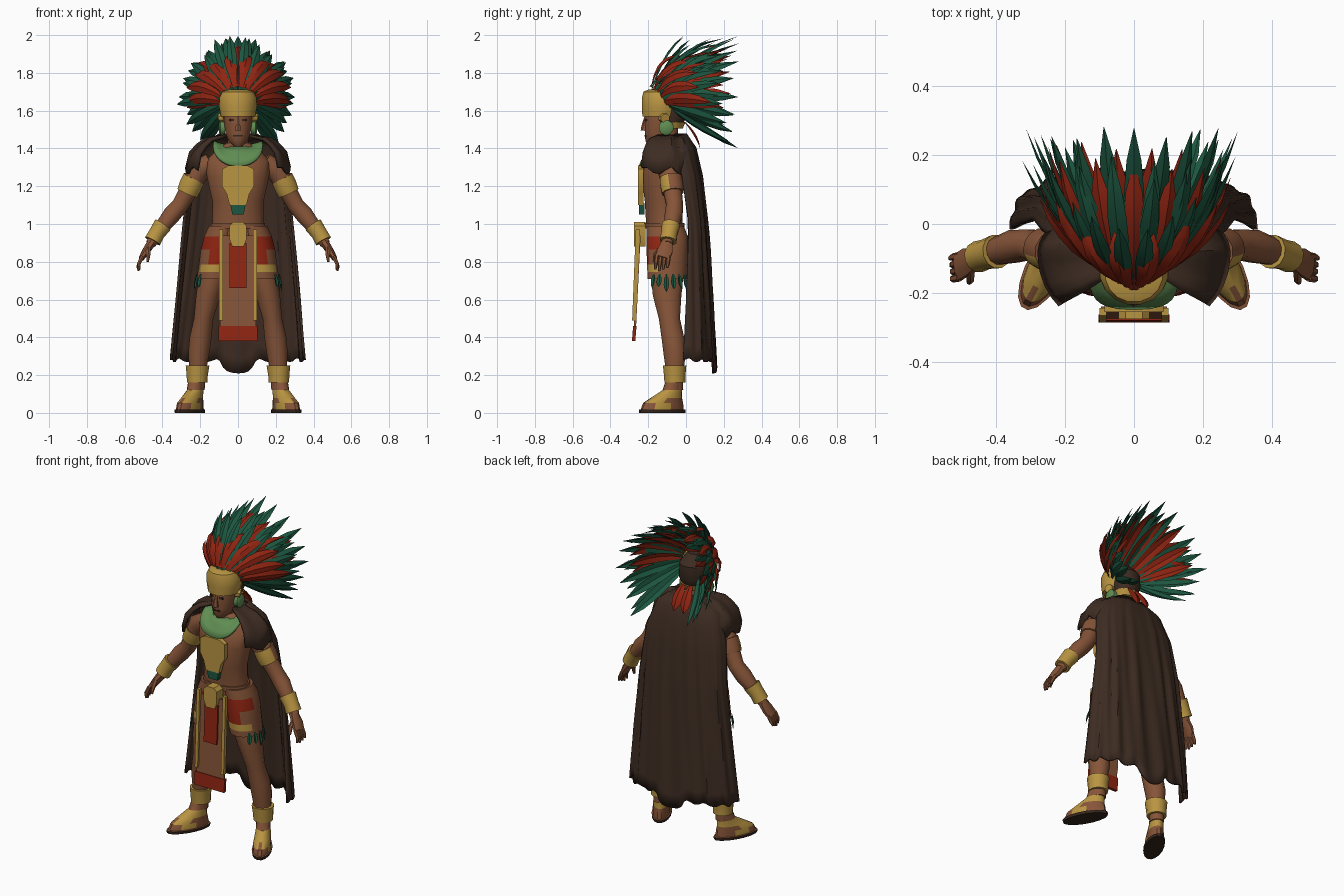
import bpy, bmesh, math, random
from mathutils import Vector as V

random.seed(4)
cube = bpy.data.objects.get("Cube")
if cube:
    bpy.data.objects.remove(cube, do_unlink=True)


def material(name, *rgb):
    m = bpy.data.materials.new(name)
    m.use_nodes = True
    m.diffuse_color = (*rgb, 1)
    m.node_tree.nodes["Principled BSDF"].inputs["Base Color"].default_value = (*rgb, 1)
    return m


SKIN = material("brown skin", .24, .09, .04)
GOLD = material("gold", .49, .3, .055)
RED = material("red", .28, .018, .006)
GREEN = material("feather green", .012, .092, .05)
JADE = material("jade", .115, .265, .085)
HIDE = material("dark hide", .047, .025, .016)
DARK = material("dark leather", .035, .018, .012)
made = []


def finish(bm, name, mats, rule=None, thick=0):
    bmesh.ops.recalc_face_normals(bm, faces=bm.faces)
    if rule:
        for f in bm.faces:
            f.material_index = rule(f.calc_center_median())
    me = bpy.data.meshes.new(name)
    bm.to_mesh(me)
    bm.free()
    for m in mats:
        me.materials.append(m)
    ob = bpy.data.objects.new(name, me)
    bpy.context.collection.objects.link(ob)
    if thick:
        ob.modifiers.new("thickness", "SOLIDIFY").thickness = thick
    made.append(ob)
    return ob


def loft(name, rings, *mats, sides=12, level=False, rule=None):
    """Closed tube through rings of (x, y, z, radius, depth radius)."""
    bm, loops = bmesh.new(), []
    pts = [V(r[:3]) for r in rings]
    for i, r in enumerate(rings):
        t = (pts[min(i + 1, len(pts) - 1)] - pts[max(i - 1, 0)]).normalized()
        u = V((1, 0, 0)) if level else V((0, 1, 0)).cross(t).normalized()
        v = V((0, 1, 0)) if level else t.cross(u)
        angles = [math.tau * (k + .5) / sides for k in range(sides)]
        loops.append([bm.verts.new(pts[i] + u * r[3] * math.cos(a) + v * r[-1] * math.sin(a)) for a in angles])
    for a, b in zip(loops, loops[1:]):
        for k in range(sides):
            j = (k + 1) % sides
            bm.faces.new((a[k], a[j], b[j], b[k]))
    bm.faces.new(loops[0])
    bm.faces.new(loops[-1])
    return finish(bm, name, mats, rule)


def sheet(name, nu, nv, fn, mat, thick):
    bm = bmesh.new()
    g = [[bm.verts.new(fn(i / nu, j / nv)) for i in range(nu + 1)] for j in range(nv + 1)]
    for j in range(nv):
        for i in range(nu):
            bm.faces.new((g[j][i], g[j][i + 1], g[j + 1][i + 1], g[j + 1][i]))
    return finish(bm, name, [mat], thick=thick)


def plate(name, outline, y, mat, thick=.012, lean=0):
    """Flat panel in x and z; lean moves it forward lower down."""
    bm = bmesh.new()
    top = max(z for x, z in outline)
    f = bm.faces.new([bm.verts.new((x, y - lean * (top - z), z)) for x, z in outline])
    new = bmesh.ops.extrude_face_region(bm, geom=[f])["geom"]
    bmesh.ops.translate(bm, vec=(0, thick, 0), verts=[v for v in new if isinstance(v, bmesh.types.BMVert)])
    return finish(bm, name, [mat])


def box(name, x0, x1, z0, z1, y, mat, **kw):
    return plate(name, [(x0, z0), (x1, z0), (x1, z1), (x0, z1)], y, mat, **kw)


def feather(bm, base, tip, side, width, lift):
    base, tip, side = V(base), V(tip), V(side)
    mid = (base + tip) / 2 + V(lift)
    ridge = side.cross(tip - base).normalized() * width * .35
    rows = []
    for i, w in enumerate((.4, .7, .95, 1, .75, .03)):
        t = i / 5
        c = base * (1 - t) ** 2 + mid * 2 * t * (1 - t) + tip * t * t
        rows.append([bm.verts.new(c + side * width * w * k + ridge * w * (1 - abs(k))) for k in (-1, 0, 1)])
    for a, b in zip(rows, rows[1:]):
        for k in (0, 1):
            bm.faces.new((a[k], a[k + 1], b[k + 1], b[k]))


def mix(table, z):
    """Interpolate rows of (z, values...) listed from the top down."""
    for a, b in zip(table, table[1:]):
        if z >= b[0]:
            t = min(1, (a[0] - z) / (a[0] - b[0]))
            return [p + (q - p) * t for p, q in zip(a, b)]
    return table[-1]


# torso, neck, head
loft("torso", [(0, -.1, .78, .13, .09), (0, -.1, .9, .16, .105), (0, -.115, 1, .137, .098),
               (0, -.12, 1.12, .138, .1), (0, -.125, 1.25, .168, .112), (0, -.115, 1.33, .175, .1),
               (0, -.1, 1.4, .11, .075), (0, -.1, 1.43, .06, .055)], SKIN, sides=16, level=True)
loft("neck", [(0, -.1, 1.38, .06, .06), (0, -.1, 1.53, .056, .06)], SKIN, level=True)
loft("head", [(0, -.165, 1.415, .025, .035), (0, -.15, 1.44, .052, .065), (0, -.135, 1.48, .068, .083),
              (0, -.125, 1.55, .077, .095), (0, -.12, 1.62, .077, .095), (0, -.11, 1.7, .05, .06)],
     SKIN, sides=14, level=True)
loft("nose", [(0, -.222, 1.495, .018, .018), (0, -.218, 1.52, .014, .018), (0, -.21, 1.57, .009, .01)],
     SKIN, sides=6, level=True)
box("mouth", -.024, .024, 1.463, 1.472, -.219, DARK, thick=.009)
loft("nape_band", [(0, -.08, 1.505, .068, .065), (0, -.075, 1.54, .08, .075)], GOLD, level=True)
loft("hair_cap", [(0, -.07, 1.54, .07, .06), (0, -.065, 1.58, .082, .075), (0, -.07, 1.66, .08, .075),
                  (0, -.09, 1.72, .04, .04)], HIDE, level=True)
loft("headband", [(0, -.135, 1.57, .092, .098), (0, -.135, 1.62, .102, .1), (0, -.138, 1.67, .1, .097),
                  (0, -.142, 1.7, .085, .085), (0, -.145, 1.712, .05, .055)], GOLD, sides=16, level=True)

# feather headdress: (name, colour, count, widest angle, reach, height, tip y centre, tip y edge, width)
for name, mat, n, wide, reach, rise, y0, y1, w in (
        ("rear_green_feathers", GREEN, 17, 142, .3, .32, .265, .26, .029),
        ("rear_red_feathers", RED, 8, 84, .25, .27, .22, .23, .03),
        ("lower_green_feathers", GREEN, 14, 138, .31, .31, .14, .22, .027),
        ("middle_red_feathers", RED, 9, 100, .27, .28, .17, .18, .032),
        ("middle_green_feathers", GREEN, 8, 87.5, .29, .31, .2, .2, .028),
        ("front_green_feathers", GREEN, 8, 62, .27, .34, -.03, .1, .025),
        ("front_red_feathers", RED, 10, 96, .295, .22, -.04, .12, .03)):
    bm = bmesh.new()
    middle = name.startswith("middle")
    up = .025 if middle or name.startswith("front_red") else 0
    for i in range(n):
        d = wide * (2 * i / (n - 1) - 1)
        a, k = math.radians(d), abs(d) / wide
        s, c = math.sin(a), math.cos(a)
        r = random.uniform(.93, 1.05)
        tip = (reach * r * s, y0 + (y1 - y0) * k + random.uniform(-.02, .02),
               min(1.995, 1.665 + rise * r * c))
        base = (.085 * s, -.19 + .1 * abs(d) / 138 + (.03 if y0 > .21 else 0), 1.655 + .045 * c + up * c)
        feather(bm, base, tip, (c, 0, -s), w, (.03 * s, -.02 - up, .04 * c + .02 + up))
    finish(bm, name, [mat])
bm = bmesh.new()
for x in (-.024, .024):
    feather(bm, (x, -.01, 1.54), (x * 1.4, .075, 1.4), (1, 0, 0), .034, (0, .01, .01))
finish(bm, "hanging_back_feathers", [RED])

# cape with folds and a longer middle
PROFILE = [(1.48, .1, -.06, .01), (1.41, .21, -.06, .06), (1.25, .265, -.02, .095), (1, .29, .015, .12),
           (.6, .33, 0, .145), (.2, .365, -.02, .168)]


def cape(u, v):
    a = (u * 2 - 1) * math.pi / 2
    hem = .28 - .06 * math.exp(-(a * 5) ** 6) + .01 * math.sin(u * 47)
    z = 1.48 + (hem - 1.48) * v
    _, w, front, back = mix(PROFILE, z)
    fold = (.006 * math.cos(u * 44) + .005 * math.sin(u * 75 + 6 * v)) * min(1, v * 2)
    s = math.copysign(abs(math.sin(a)) ** .85, a)
    return (s * (w + fold * .5), front + (back - front - .006 + fold) * max(0, math.cos(a)) ** .7, z)


sheet("cape", 60, 16, cape, HIDE, .014)


# shoulder mantle, open at the front and tucked under the cape behind
def mantle(u, v):
    a = math.radians((u * 2 - 1) * 134)
    s, c = math.copysign(abs(math.sin(a)) ** .75, a), math.cos(a)
    _, r, d, z = mix([(1, .075, .07, 1.475), (.6, .175, .13, 1.45), (.25, .255, .17, 1.39), (0, .28, .185, 1.285)], 1 - v)
    z += v * .02 * math.sin(u * 40)
    return (r * s, -.085 + d * c * (.75 if c > 0 else 1.2), z)


sheet("shoulder_mantle", 28, 5, mantle, HIDE, .016)


# jade collar and breast ornament
def collar(u, v):
    a = math.radians((u * 2 - 1) * 100)
    s, c = math.sin(a), math.cos(a)
    return ((.06 + .068 * v) * s, -.1 - c * (.08 + .068 * v) - .06 * v * s * s, 1.42 - c * (.01 + .1 * v))


sheet("jade_collar", 20, 3, collar, JADE, .014)
plate("breast_plate", [(-.045, 1.1), (.045, 1.1), (.06, 1.16), (.085, 1.2), (.085, 1.29), (.05, 1.31),
                       (-.05, 1.31), (-.085, 1.29), (-.085, 1.2), (-.06, 1.16)], -.255, GOLD, thick=.03)
plate("green_pendant", [(-.03, 1.05), (.03, 1.05), (.042, 1.11), (-.042, 1.11)], -.25, GREEN, thick=.03)

# belt and apron
loft("belt", [(0, -.113, .975, .148, .108), (0, -.115, 1.005, .145, .108)], SKIN, sides=16, level=True)
plate("buckle", [(-.03, .88), (.03, .88), (.045, .92), (.045, .99), (.025, 1.01), (-.025, 1.01), (-.045, .99),
                 (-.045, .92)], -.275, GOLD, thick=.06)
box("apron_panel", -.095, .095, .46, .94, -.252, SKIN, lean=.05)
box("apron_red_strip", -.045, .045, .66, .9, -.264, RED, lean=.05)
box("apron_red_hem", -.103, .103, .38, .46, -.28, RED, thick=.018, lean=.08)

for s, side in ((1, "left_"), (-1, "right_")):
    box(side + "apron_border", s * .08, s * .1, .49, .97, -.266, GOLD, thick=.022, lean=.04)
    plate(side + "eye", [(s * .02, 1.545), (s * .045, 1.545), (s * .045, 1.555), (s * .02, 1.555)], -.216, DARK, thick=.009)
    loft(side + "ear_disc", [(s * .07, -.105, 1.51, .04), (s * .092, -.105, 1.51, .04), (s * .1, -.105, 1.51, .028)], JADE)
    loft(side + "ear_mount", [(s * .07, -.12, 1.565, .03), (s * .097, -.11, 1.56, .025)], GOLD, sides=8)
    # arm, bands, hand
    loft(side + "arm", [(s * .14, -.1, 1.33, .05), (s * .205, -.09, 1.285, .06), (s * .25, -.075, 1.2, .052),
                        (s * .305, -.06, 1.1, .046), (s * .35, -.065, 1.05, .049), (s * .42, -.085, .96, .037),
                        (s * .462, -.1, .895, .028)], SKIN)
    loft(side + "arm_band", [(s * .232, -.08, 1.245, .061), (s * .25, -.075, 1.205, .063), (s * .268, -.07, 1.165, .059)],
         GOLD, SKIN, rule=lambda c: 0 if c.y < -.085 else 1)
    loft(side + "wrist_band", [(s * .398, -.08, .995, .05), (s * .43, -.088, .95, .044), (s * .452, -.095, .91, .046)], GOLD)
    loft(side + "palm", [(s * .455, -.1, .905, .026, .03), (s * .485, -.11, .86, .022, .043), (s * .51, -.125, .82, .016, .042)],
         SKIN, sides=8)
    for k in range(4):
        y = -.155 + .021 * k
        loft(side + "finger", [(s * .505, y, .83, .012), (s * .525, y - .004, .79, .011),
                               (s * (.522 + .004 * k), y - .008, .752 + .008 * abs(k - 1), .006)], SKIN, sides=6)
    loft(side + "thumb", [(s * .475, -.13, .875, .014), (s * .475, -.16, .84, .013), (s * .478, -.17, .8, .007)], SKIN, sides=6)
    # leg, shorts, hem feathers
    loft(side + "leg", [(s * .215, -.055, .12, .04, .042), (s * .215, -.06, .2, .043, .045), (s * .207, -.06, .32, .058, .062),
                        (s * .198, -.07, .4, .06, .062), (s * .182, -.088, .5, .053, .058), (s * .158, -.1, .62, .067, .078),
                        (s * .125, -.1, .75, .08, .092), (s * .09, -.1, .9, .078, .095)], SKIN, level=True)

    def cloth(c):
        x = abs(c.x)
        if c.y > -.125 or not .74 < c.z < .95:
            return 0
        if c.z < .785:
            return 1 if c.y < -.15 else 0
        return 2 if x < .15 or c.z > .86 else 0

    loft(side + "shorts", [(s * .128, -.1, .71, .09, .104), (s * .123, -.1, .745, .091, .106), (s * .118, -.1, .785, .09, .108),
                           (s * .108, -.1, .865, .09, .11), (s * .095, -.1, .935, .085, .11), (s * .075, -.11, .99, .08, .1)],
         SKIN, GOLD, RED, sides=20, level=True, rule=cloth)
    bm = bmesh.new()
    for k in range(6):
        a = math.radians(-42 + 20 * k)
        c, q = s * math.cos(a), math.sin(a)
        feather(bm, (s * .128 + .092 * c, -.1 + .105 * q, .735),
                (s * .128 + .105 * c, -.1 + .12 * q, random.uniform(.625, .67)), (-q, c, 0), .014, (.008 * c, 0, 0))
    finish(bm, side + "hem_feathers", [GREEN])
    # ankle cuff and sandalled foot
    loft(side + "ankle_cuff", [(s * .216, -.058, .16, .056, .058), (s * .216, -.06, .2, .058, .059),
                               (s * .214, -.06, .25, .065, .064)], GOLD, level=True)

    def strap(c):
        if c.z < .022:
            return 0
        return 1 if .08 < c.z < .13 or (c.z > .04 and -.15 < c.y < -.06) else 2

    foot = loft(side + "foot", [(0, -.07, .005, .055, .135), (0, -.07, .022, .057, .137), (0, -.07, .024, .05, .126),
                                (0, -.065, .058, .05, .117), (0, -.045, .085, .046, .09), (0, -.01, .125, .041, .055),
                                (0, 0, .18, .04, .043)], DARK, GOLD, SKIN, sides=16, level=True, rule=strap)
    foot.location = (s * .222, -.064, -.005)
    foot.rotation_euler = (0, 0, s * math.radians(28))

# smooth shading with crisp edges
for ob in bpy.context.selected_objects:
    ob.select_set(False)
for ob in made:
    ob.select_set(True)
bpy.context.view_layer.objects.active = made[0]
bpy.ops.object.shade_smooth_by_angle(angle=math.radians(35))
